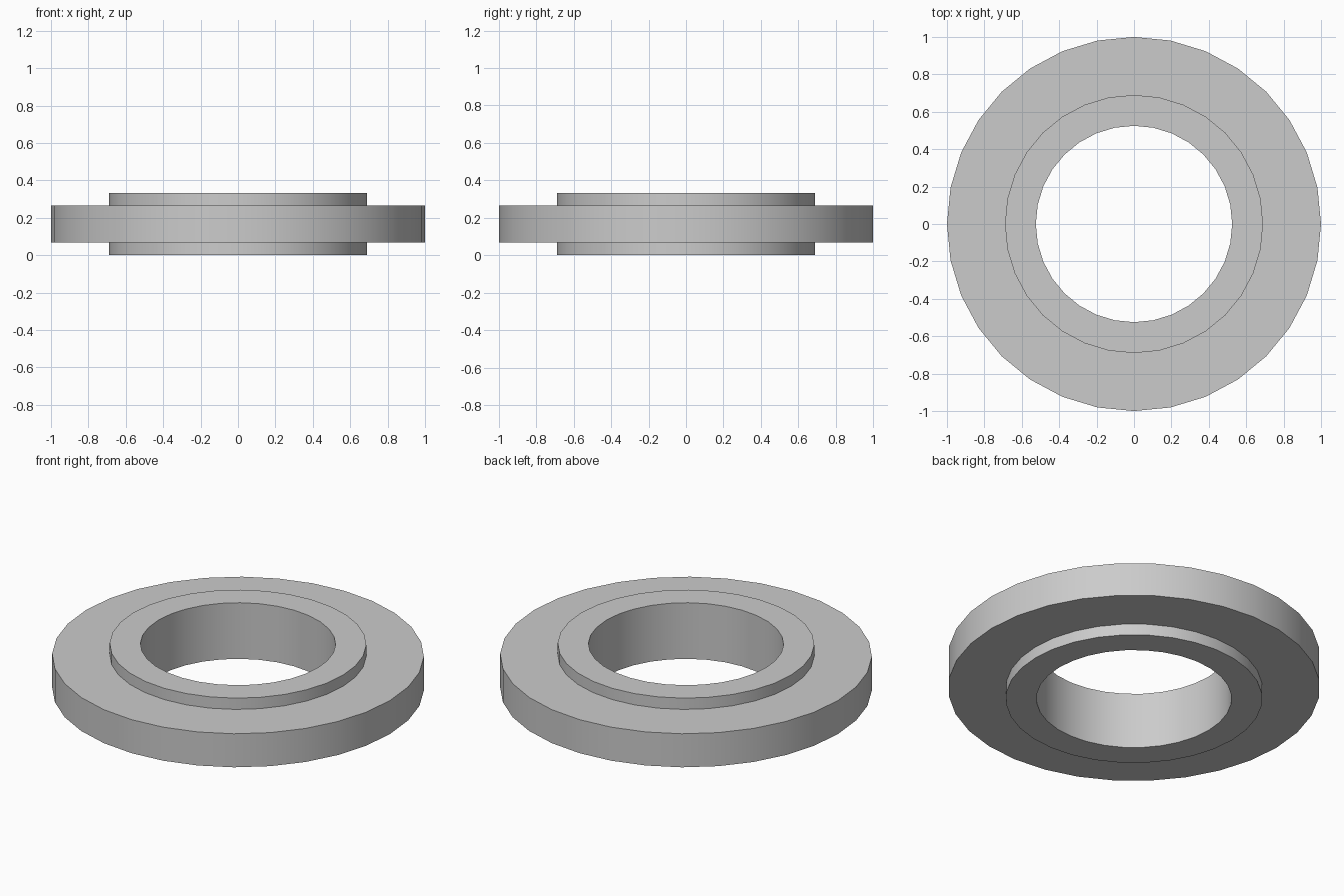
import bpy
import bmesh
from math import cos, sin, tau, radians

if "Cube" in bpy.data.objects:
    bpy.data.objects.remove(bpy.data.objects["Cube"], do_unlink=True)

SEGMENTS = 32
BORE, HUB, RIM = 0.525, 0.69, 1.0
HEIGHT, STEP = 0.333, 0.067

# Plain grey finish
grey = bpy.data.materials.new("light grey")
grey.use_nodes = True
colour = (0.6, 0.6, 0.6, 1)
grey.diffuse_color = colour
grey.node_tree.nodes["Principled BSDF"].inputs["Base Color"].default_value = colour


def lathe(name, profile):
    """Sweep a closed (radius, height) profile around the z axis."""
    bm = bmesh.new()
    rings = [[bm.verts.new((r * cos(tau * i / SEGMENTS), r * sin(tau * i / SEGMENTS), z))
              for r, z in profile] for i in range(SEGMENTS)]
    count = len(profile)
    for i in range(SEGMENTS):
        a, b = rings[i], rings[(i + 1) % SEGMENTS]
        for j in range(count):
            k = (j + 1) % count
            bm.faces.new((a[j], b[j], b[k], a[k]))
    bmesh.ops.recalc_face_normals(bm, faces=bm.faces)
    mesh = bpy.data.meshes.new(name)
    bm.to_mesh(mesh)
    bm.free()
    mesh.materials.append(grey)
    obj = bpy.data.objects.new(name, mesh)
    bpy.context.collection.objects.link(obj)
    return obj


# Flanged ring: wide rim with a raised hub on both faces and a through bore
ring = lathe("flanged_ring", [
    (BORE, 0), (HUB, 0), (HUB, STEP), (RIM, STEP),
    (RIM, HEIGHT - STEP), (HUB, HEIGHT - STEP), (HUB, HEIGHT), (BORE, HEIGHT)])

bpy.ops.object.select_all(action='DESELECT')
ring.select_set(True)
bpy.context.view_layer.objects.active = ring
bpy.ops.object.shade_smooth_by_angle(angle=radians(30))
